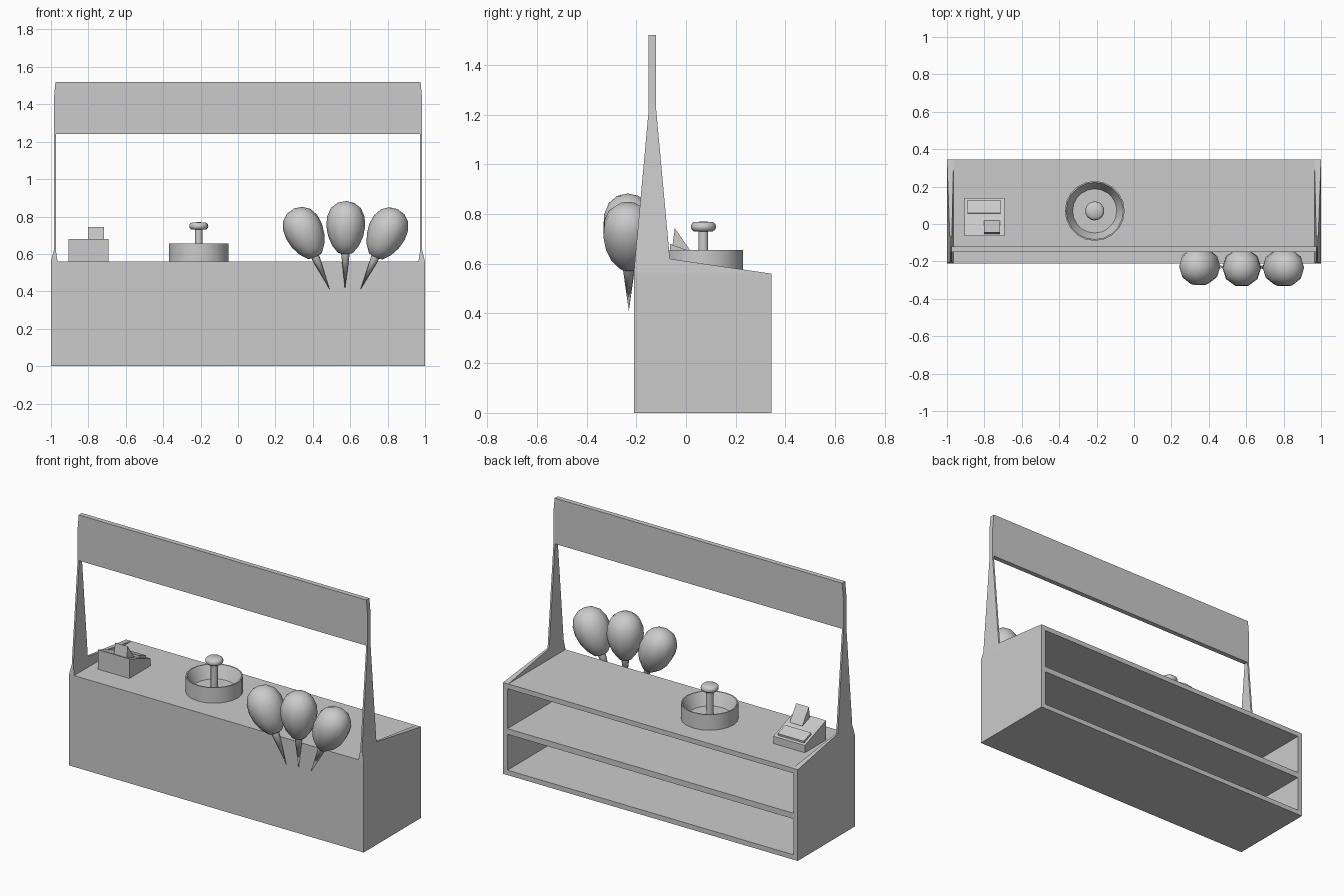
import bpy, bmesh
from math import cos, sin, pi
from mathutils import Vector

if "Cube" in bpy.data.objects:
    bpy.data.objects.remove(bpy.data.objects["Cube"])


def make(name, verts, faces, smooth=False):
    me = bpy.data.meshes.new(name)
    me.from_pydata(verts, [], faces)
    bm = bmesh.new()
    bm.from_mesh(me)
    bmesh.ops.recalc_face_normals(bm, faces=bm.faces)
    bm.to_mesh(me)
    bm.free()
    ob = bpy.data.objects.new(name, me)
    bpy.context.collection.objects.link(ob)
    if smooth:
        bpy.ops.object.select_all(action='DESELECT')
        ob.select_set(True)
        bpy.context.view_layer.objects.active = ob
        bpy.ops.object.shade_smooth_by_angle(angle=0.8)
    return ob


def prism(name, outline, x0, x1):
    """Extrude a (y, z) outline along x; x0/x1 may be functions of z."""
    f0 = x0 if callable(x0) else lambda z: x0
    f1 = x1 if callable(x1) else lambda z: x1
    n = len(outline)
    v = [(f0(z), y, z) for y, z in outline] + [(f1(z), y, z) for y, z in outline]
    faces = [tuple(range(n)), tuple(range(n, 2 * n))]
    faces += [(i, (i + 1) % n, n + (i + 1) % n, n + i) for i in range(n)]
    return make(name, v, faces)


def box(name, x0, x1, y0, y1, z0, z1):
    return prism(name, [(y0, z0), (y1, z0), (y1, z1), (y0, z1)], x0, x1)


def lathe(name, profile, base, axis=(0, 0, 1), sides=20):
    """Revolve an (r, h) profile, closed at both ends, about an axis."""
    q = Vector((0, 0, 1)).rotation_difference(Vector(axis))
    verts, faces, rings = [], [], []
    for r, h in profile:
        n = 1 if r == 0 else sides
        rings.append(list(range(len(verts), len(verts) + n)))
        for k in range(n):
            a = 2 * pi * k / sides
            verts.append(Vector(base) + q @ Vector((r * cos(a), r * sin(a), h)))
    for a, b in zip(rings, rings[1:]):
        for k in range(sides):
            j = (k + 1) % sides
            f = [a[k % len(a)], a[j % len(a)], b[j % len(b)], b[k % len(b)]]
            faces.append(tuple(dict.fromkeys(f)))
    return make(name, verts, faces, True)


# Counter: front panel, side walls and three boards, open at the back
F, B, H, T = -0.21, 0.345, 0.56, 0.03
box("front_panel", -1 + T, 1 - T, F, F + T, 0, H)
for name, z0, z1 in (("bottom_board", 0, T), ("shelf", 0.25, 0.285), ("counter_top", H - T, H)):
    box(name, -1 + T, 1 - T, F + T, B, z0, z1)

# Side walls and the tapered posts above them
post = [(F, H), (B, H), (-0.065, 0.62), (-0.12, 1.22), (-0.12, 1.24), (-0.15, 1.24),
        (-0.15, 1.22), (-0.205, 0.62)]
for side, s in (("left", -1), ("right", 1)):
    box(side + "_wall", s * (1 - T), s, F, B, 0, H)
    prism(side + "_post", post,
          lambda z: s * (0.965 if z < 0.6 else 0.974),
          lambda z: s * (1.0 if z < 0.6 else 0.985))

# Sign board, narrowing slightly at the top
sign_x = lambda z: 0.985 if z < 1.5 else 0.976
prism("sign_board", [(-0.15, 1.24), (-0.12, 1.24), (-0.12, 1.42), (-0.12, 1.52),
                     (-0.15, 1.52), (-0.15, 1.42)], lambda z: -sign_x(z), sign_x)

# Round bowl with sloping inside, and its centre spindle with a knob
c = (-0.21, 0.07, H)
lathe("bowl", [(0, 0), (0.16, 0), (0.16, 0.095), (0.153, 0.095), (0.118, 0.02), (0, 0.02)], c)
lathe("spindle", [(0, 0.02), (0.02, 0.02), (0.02, 0.175), (0, 0.175)], c, sides=14)
lathe("spindle_knob", [(0, 0.17), (0.038, 0.17), (0.048, 0.178), (0.051, 0.188), (0.048, 0.2),
                       (0.038, 0.208), (0, 0.21)], c, sides=16)

# Till: wedge body, raised keypad, tilted display
prism("till_body", [(-0.065, H), (0.14, H), (0.14, 0.605), (-0.065, 0.68)], -0.905, -0.692)
top = lambda y, d=0: 0.68 - (y + 0.065) * 0.366 + d
prism("till_keypad", [(0.055, top(0.055, -0.01)), (0.125, top(0.125, -0.01)),
                      (0.128, top(0.125, 0.012)), (0.058, top(0.055, 0.012))], -0.89, -0.713)
prism("till_display", [(-0.055, 0.67), (0.018, 0.645), (0.018, 0.652), (-0.045, 0.743)],
      -0.803, -0.717)

# Three balloons on pointed stems
egg = [(0, 0.185), (0.04, 0.195), (0.072, 0.235), (0.094, 0.285), (0.104, 0.34), (0.1, 0.39),
       (0.08, 0.435), (0.045, 0.463), (0, 0.473)]
for i, (tip, lean) in enumerate(((0.49, -0.44), (0.572, 0.012), (0.655, 0.46))):
    base, axis = (tip, -0.23, 0.41), (lean, 0.01 if i == 0 else -0.01, 1)
    lathe(f"balloon_stem_{i + 1}", [(0, 0), (0.024, 0.2), (0, 0.2)], base, axis, 8)
    lathe(f"balloon_{i + 1}", egg, base, axis, 10)
